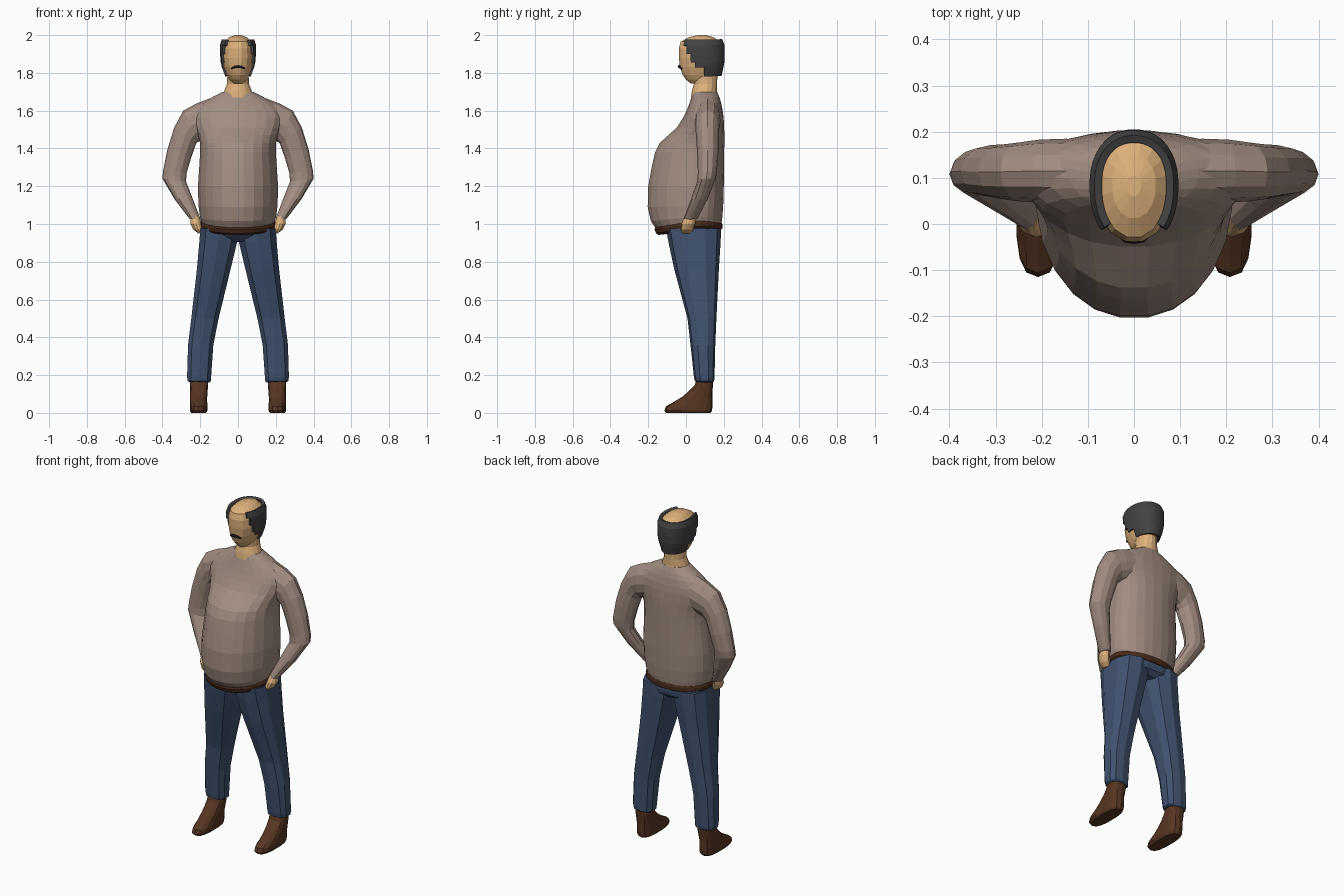
import bpy, bmesh, math
from mathutils import Vector


def material(name, rgb):
    m = bpy.data.materials.new(name)
    m.diffuse_color = (*rgb, 1)
    return m


WOOL = material("taupe wool", (0.36, 0.265, 0.22))
DENIM = material("blue denim", (0.052, 0.085, 0.16))
LEATHER = material("brown leather", (0.095, 0.036, 0.016))
BELT = material("dark brown belt", (0.065, 0.024, 0.011))
SKIN = material("skin", (0.73, 0.44, 0.20))
HAIR = material("charcoal hair", (0.055, 0.055, 0.057))
DARK = material("dark moustache", (0.02, 0.016, 0.016))


def spow(v, p):
    return math.copysign(abs(v) ** p, v)


def oval(z, x0, x1, front, back, n=24, p=1.0, c=None, dip=0.0):
    """Horizontal ring, widest at y=c; dip lowers its front."""
    c = (front + back) / 2 if c is None else c
    xm, w = (x0 + x1) / 2, (x1 - x0) / 2
    pts = []
    for k in range(n):
        a = 2 * math.pi * (k + 0.5) / n
        s = spow(math.sin(a), p)
        y = c + s * ((back - c) if s > 0 else (c - front))
        pts.append(Vector((xm + w * spow(math.cos(a), p), y,
                           z - dip * (max(0, -s) + 0.3 * max(0, s)))))
    return pts


def limb(outer, inner, y, d, n=12):
    """Tilted ring spanning two (x, z) points with half depth d."""
    o, i = Vector((outer[0], y, outer[1])), Vector((inner[0], y, inner[1]))
    m, h = (o + i) / 2, (o - i) / 2
    return [m + h * math.cos(2 * math.pi * k / n)
            + Vector((0, d * math.sin(2 * math.pi * k / n), 0)) for k in range(n)]


def loft(name, rings, mat, mirror=False, caps=True, keep=None):
    bm = bmesh.new()
    vs = [[bm.verts.new(p) for p in r] for r in rings]
    n = len(vs[0])
    for a, b in zip(vs, vs[1:]):
        for k in range(n):
            bm.faces.new((a[k], a[(k + 1) % n], b[(k + 1) % n], b[k]))
    if caps:
        bm.faces.new(vs[0])
        bm.faces.new(vs[-1])
    bmesh.ops.recalc_face_normals(bm, faces=bm.faces)
    if keep:
        bad = [f for f in bm.faces if not keep(f.calc_center_median())]
        bmesh.ops.delete(bm, geom=bad, context='FACES')
    me = bpy.data.meshes.new(name)
    bm.to_mesh(me)
    bm.free()
    me.materials.append(mat)
    ob = bpy.data.objects.new(name, me)
    bpy.context.collection.objects.link(ob)
    if mirror:
        ob.modifiers.new("mirror", 'MIRROR')
    return ob


# sweater body: z, half width, front, back, widest y, front dip
body = [(1.005, .192, -.158, .188, .06, .035), (1.04, .203, -.188, .193, .06, .025),
        (1.10, .211, -.205, .198, .065, .01), (1.20, .214, -.202, .201, .07, 0),
        (1.30, .207, -.184, .202, .075, 0), (1.38, .202, -.166, .203, .08, 0),
        (1.43, .203, -.140, .204, .085, 0), (1.47, .212, -.095, .204, .09, 0),
        (1.51, .230, -.050, .203, .10, 0), (1.56, .245, -.018, .200, .11, 0),
        (1.60, .235, .002, .195, .115, 0), (1.64, .190, .018, .187, .115, 0),
        (1.67, .140, .028, .178, .11, 0), (1.70, .080, .036, .165, .10, 0)]
loft("sweater_body", [oval(z, -w, w, f, b, 24, .95, c, d)
                      for z, w, f, b, c, d in body], WOOL)

# sleeves: outer point, inner point, centre y, half depth
loft("sleeve", [limb(*r) for r in [
    ((.14, 1.668), (.15, 1.45), .115, .070), ((.22, 1.638), (.19, 1.445), .115, .068),
    ((.29, 1.600), (.205, 1.44), .113, .064), ((.338, 1.51), (.222, 1.425), .113, .060),
    ((.375, 1.39), (.248, 1.35), .115, .056), ((.397, 1.28), (.272, 1.27), .113, .050),
    ((.400, 1.24), (.275, 1.225), .108, .047), ((.335, 1.13), (.242, 1.14), .072, .044),
    ((.255, 1.025), (.200, 1.03), .024, .037)]], WOOL, mirror=True)

# hands tucked into the pockets
loft("hand", [limb(*r) for r in [
    ((.252, 1.04), (.203, 1.04), .025, .032), ((.252, 1.00), (.195, 1.005), .012, .036),
    ((.236, .97), (.188, .975), .005, .034), ((.21, .95), (.184, .955), .002, .022)]],
    SKIN, mirror=True)

# belt follows the sagging hem
loft("belt", [oval(z, -w, w, f, b, 24, .95, .06, d) for z, w, f, b, d in [
    (1.018, .197, -.165, .190, .037), (1.008, .202, -.168, .194, .037),
    (.990, .202, -.160, .194, .040), (.982, .196, -.145, .189, .040)]], BELT)

# trousers: hips, then legs with creased sides
loft("trouser_hips", [oval(z, -w, w, f, b, 16, .8, .06) for z, w, f, b in [
    (.985, .192, -.125, .184), (.955, .198, -.115, .185), (.93, .19, -.088, .18),
    (.905, .12, -.06, .15)]], DENIM)
loft("trouser_leg", [oval(z, i, o, f, b, 10, .75) for z, i, o, f, b in [
    (.975, .0, .203, -.105, .186), (.90, .002, .209, -.092, .183),
    (.76, .036, .221, -.062, .174), (.50, .100, .250, .008, .161),
    (.36, .128, .267, .024, .155), (.19, .140, .272, .042, .151),
    (.168, .142, .268, .047, .149), (.162, .150, .258, .056, .144)]], DENIM, mirror=True)

# ankle boots
loft("boot", [oval(z, i, o, f, b, 14, .75, c) for z, i, o, f, b, c in [
    (0, .168, .248, -.105, .130, .02), (.012, .160, .256, -.115, .138, .02),
    (.035, .160, .256, -.106, .140, .03), (.055, .162, .255, -.070, .140, .05),
    (.085, .162, .255, -.020, .139, .06), (.115, .160, .255, .015, .140, .08),
    (.145, .157, .256, .045, .143, .09), (.18, .156, .256, .058, .144, .10)]],
    LEATHER, mirror=True)

# neck and head
loft("neck", [oval(z, -w, w, f, b, 16) for z, w, f, b in [
    (1.67, .09, .025, .172), (1.705, .074, .030, .165), (1.74, .060, .040, .166),
    (1.81, .056, .03, .168)]], SKIN)
loft("head", [oval(z, -w, w, f, b, 16, .95, .085) for z, w, f, b in [
    (1.745, .030, .022, .12), (1.765, .048, -.002, .15), (1.79, .062, -.020, .17),
    (1.83, .077, -.034, .183), (1.88, .086, -.040, .19), (1.93, .085, -.040, .19),
    (1.965, .073, -.030, .178), (1.988, .048, .012, .15), (2.0, .016, .06, .105)]], SKIN)


# hair: horseshoe around the back, stepped at the temples
def hair_rule(p):
    limit = .0 if p.z > 1.9 else .025 if p.z > 1.855 else .05 if p.z > 1.83 else .085
    return p.y > limit


hair = loft("hair_fringe", [oval(z, -w, w, f, b, 36, .9, .085) for z, w, f, b in [
    (1.785, .060, -.02, .180), (1.83, .077, -.035, .190), (1.855, .083, -.04, .195),
    (1.90, .087, -.045, .197), (1.945, .088, -.045, .196), (1.975, .078, -.035, .184)]],
    HAIR, caps=False, keep=hair_rule)
solid = hair.modifiers.new("thickness", 'SOLIDIFY')
solid.thickness = .017
solid.offset = 0

# moustache: drooping bar across the lip
loft("moustache", [[Vector((x, y + r * .7 * math.cos(a), z + r * math.sin(a)))
                    for a in [k * math.pi / 3 for k in range(6)]]
                   for x, y, z, r in [(-.036, -.023, 1.822, .004), (-.022, -.034, 1.831, .008),
                                      (0, -.037, 1.834, .009), (.022, -.034, 1.831, .008),
                                      (.036, -.023, 1.822, .004)]], DARK)
